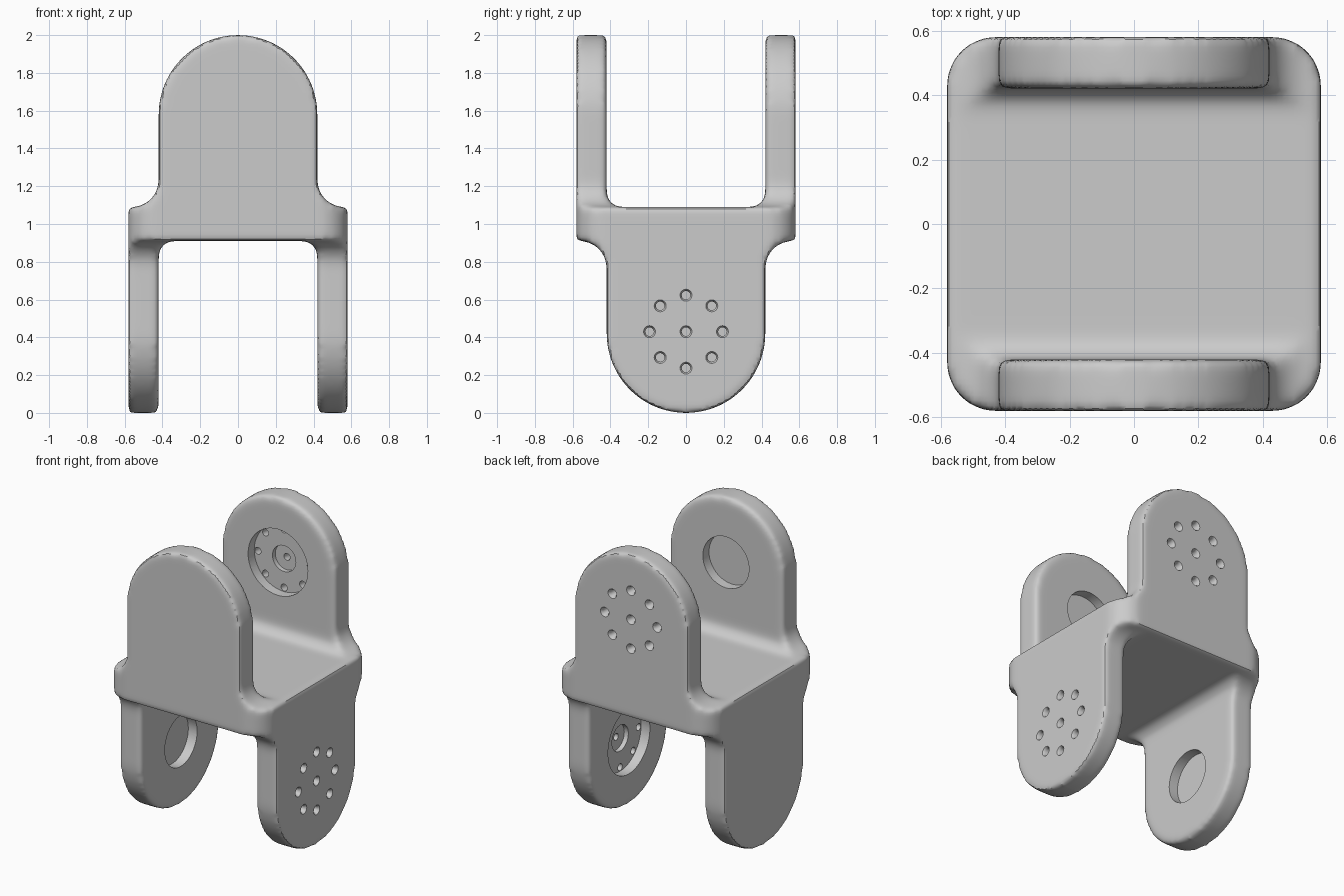
import bpy
import bmesh
from math import cos, sin, pi, radians
from mathutils import Matrix

cube = bpy.data.objects.get("Cube")
if cube:
    bpy.data.objects.remove(cube, do_unlink=True)

HALF = 0.58      # half width of the bracket
EAR = 0.42       # half width and tip radius of an ear
TOP = 1.09       # upper face of the middle plate
BOLT_Z = 1.57    # height of the upper pivot axis

# Turns the upper half of the design into the lower half
FLIP = Matrix(((0, 1, 0, 0), (1, 0, 0, 0), (0, 0, -1, 2), (0, 0, 0, 1)))


def new_object(name, bm, helper=True):
    bmesh.ops.recalc_face_normals(bm, faces=bm.faces)
    mesh = bpy.data.meshes.new(name)
    bm.to_mesh(mesh)
    bm.free()
    obj = bpy.data.objects.new(name, mesh)
    bpy.context.collection.objects.link(obj)
    obj.hide_render = helper
    return obj


def arc(cx, cy, r, start, end, steps):
    angles = [radians(start + (end - start) * i / steps) for i in range(steps + 1)]
    return [(cx + r * cos(a), cy + r * sin(a)) for a in angles]


def extrude(points, place, depth):
    """Solid from an outline; place() puts (u, v) in space."""
    bm = bmesh.new()
    face = bm.faces.new([bm.verts.new(place(u, v)) for u, v in points])
    grown = bmesh.ops.extrude_face_region(bm, geom=[face])
    verts = [g for g in grown["geom"] if isinstance(g, bmesh.types.BMVert)]
    bmesh.ops.translate(bm, vec=depth, verts=verts)
    return bm


def turned(bm, profile, x, z, sides):
    """Adds a solid of revolution about an axis along y."""
    rings = []
    for r, y in profile:
        rings.append([bm.verts.new((x + r * cos(2 * pi * i / sides), y,
                                    z + r * sin(2 * pi * i / sides)))
                      for i in range(sides)])
    for a, b in zip(rings, rings[1:]):
        for i in range(sides):
            j = (i + 1) % sides
            bm.faces.new((a[i], a[j], b[j], b[i]))
    bm.faces.new(rings[0])
    bm.faces.new(rings[-1])


def add_flipped_copy(bm):
    copy = bmesh.ops.duplicate(bm, geom=bm.verts[:] + bm.edges[:] + bm.faces[:])
    verts = [g for g in copy["geom"] if isinstance(g, bmesh.types.BMVert)]
    bmesh.ops.transform(bm, matrix=FLIP, verts=verts)


# Outline: rounded ear above, two legs below, filleted where they meet the plate
inner, shoulder = 0.075, 0.14
half = arc(EAR - inner, 2 - TOP - inner, inner, 90, 0, 8)
half += [(EAR, -0.02), (HALF + 0.02, -0.02), (HALF + 0.02, TOP)]
half += arc(EAR + shoulder, TOP + shoulder, shoulder, 270, 180, 12)
half += arc(0, 2 - EAR, EAR, 0, 90, 32)
outline = half + [(-x, z) for x, z in reversed(half[:-1])]


def upright(u, v):
    return (u, -0.7, v)


# Body: the outline crossed with itself turned over, within a rounded square
bracket = new_object("bracket_body", extrude(outline, upright, (0, 1.4, 0)), False)

bm = extrude(outline, upright, (0, 1.4, 0))
bmesh.ops.transform(bm, matrix=FLIP, verts=bm.verts)
cross_shape = new_object("cross_outline", bm)

corner = 0.15
c = HALF - corner
plan = []
for k, (sx, sy) in enumerate(((1, 1), (-1, 1), (-1, -1), (1, -1))):
    plan += arc(sx * c, sy * c, corner, 90 * k, 90 * k + 90, 12)
plan_shape = new_object("plan_outline",
                        extrude(plan, lambda u, v: (u, v, -0.1), (0, 0, 2.2)))

# Pivot pockets: plain on one ear, stepped disc seat on the opposite ear
bm = bmesh.new()
turned(bm, [(0.17, -0.38), (0.17, -0.485)], 0, BOLT_Z, 48)
turned(bm, [(0.22, 0.38), (0.22, 0.485), (0.086, 0.485), (0.086, 0.515)], 0, BOLT_Z, 48)
add_flipped_copy(bm)
pockets = new_object("pivot_pockets", bm)

# Screw holes: a ring of eight and one in the middle, eased at the outside
bm = bmesh.new()
spots = [(0, 0)] + [(0.193 * cos(k * pi / 4), 0.193 * sin(k * pi / 4)) for k in range(8)]
for dx, dz in spots:
    turned(bm, [(0.023, 0.39), (0.023, 0.565), (0.032, HALF), (0.044, 0.6)],
           dx, BOLT_Z + dz, 16)
add_flipped_copy(bm)
holes = new_object("screw_holes", bm)


def boolean(tool, operation):
    mod = bracket.modifiers.new(tool.name, "BOOLEAN")
    mod.operation = operation
    mod.solver = "EXACT"
    mod.object = tool


boolean(cross_shape, "INTERSECT")
boolean(plan_shape, "INTERSECT")

# Soften every outer edge before the crisp cuts are made
remesh = bracket.modifiers.new("even_mesh", "REMESH")
remesh.mode = "VOXEL"
remesh.voxel_size = 0.018
soften = bracket.modifiers.new("soft_edges", "SMOOTH")
soften.factor = 0.5
soften.iterations = 10

boolean(pockets, "DIFFERENCE")
boolean(holes, "DIFFERENCE")

bpy.ops.object.select_all(action="DESELECT")
bracket.select_set(True)
bpy.context.view_layer.objects.active = bracket
for mod in list(bracket.modifiers):
    bpy.ops.object.modifier_apply(modifier=mod.name)
for tool in (cross_shape, plan_shape, pockets, holes):
    bpy.data.objects.remove(tool, do_unlink=True)

# Single grey finish
grey = bpy.data.materials.new("plain grey")
grey.use_nodes = True
colour = (0.6, 0.6, 0.6, 1)
grey.diffuse_color = colour
grey.node_tree.nodes["Principled BSDF"].inputs["Base Color"].default_value = colour
bracket.data.materials.clear()
bracket.data.materials.append(grey)
for poly in bracket.data.polygons:
    poly.material_index = 0

bpy.ops.object.shade_smooth_by_angle(angle=radians(35))
